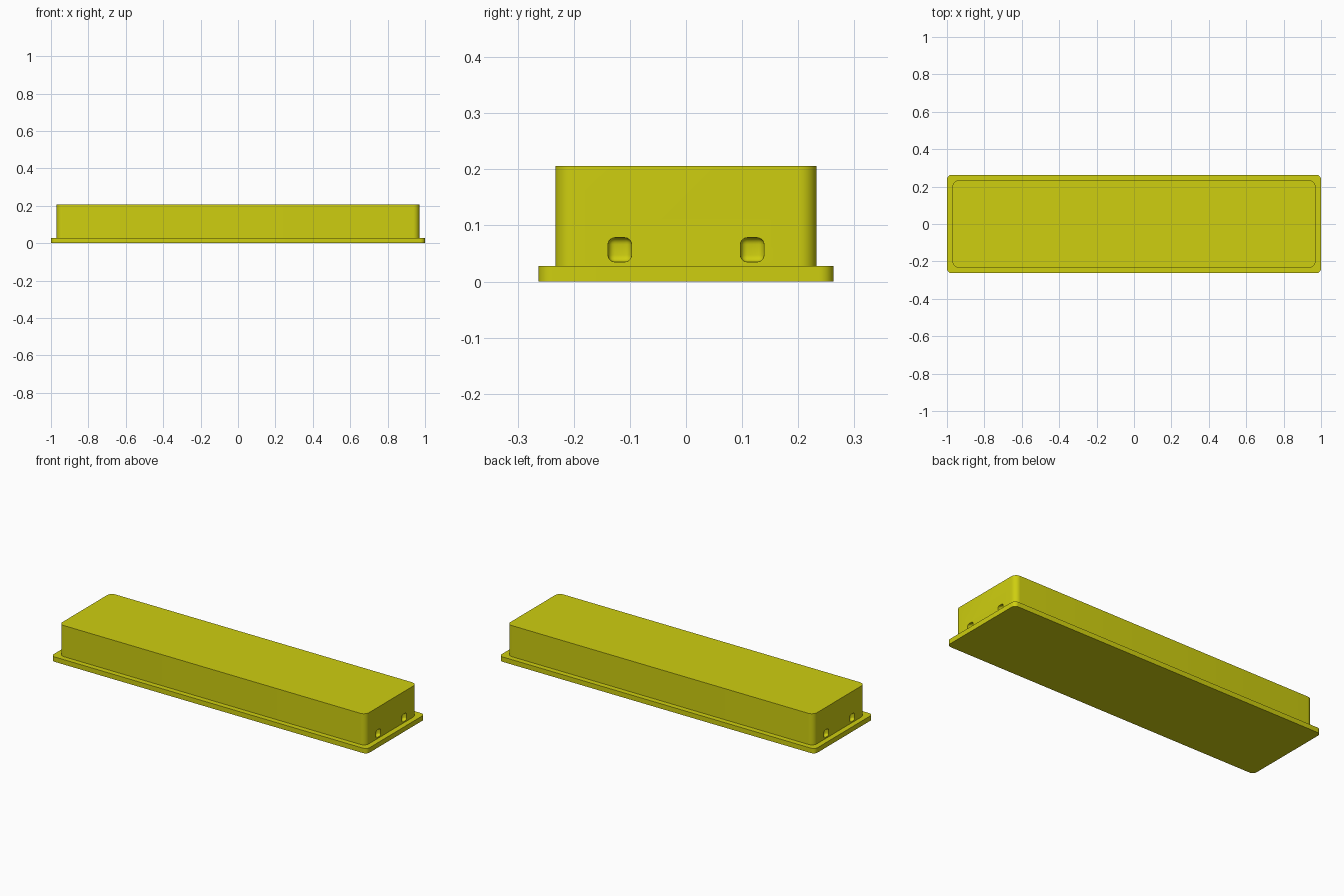
import bpy, bmesh, math

if "Cube" in bpy.data.objects:
    bpy.data.objects.remove(bpy.data.objects["Cube"])

mat = bpy.data.materials.new("olive_yellow")
mat.diffuse_color = (0.62, 0.62, 0.005, 1)
mat.use_nodes = True
mat.node_tree.nodes["Principled BSDF"].inputs["Base Color"].default_value = mat.diffuse_color


def finish(name, bm):
    bmesh.ops.recalc_face_normals(bm, faces=bm.faces)
    mesh = bpy.data.meshes.new(name)
    bm.to_mesh(mesh)
    bm.free()
    mesh.materials.append(mat)
    obj = bpy.data.objects.new(name, mesh)
    bpy.context.collection.objects.link(obj)
    return obj


def rounded_slab(name, hx, hy, z0, z1, r, segs=8):
    """Rounded rectangle extruded from z0 to z1."""
    bm = bmesh.new()
    verts = []
    for i, (sx, sy) in enumerate([(1, 1), (-1, 1), (-1, -1), (1, -1)]):
        for k in range(segs + 1):
            a = math.pi / 2 * (i + k / segs)
            verts.append(bm.verts.new((sx * (hx - r) + r * math.cos(a),
                                       sy * (hy - r) + r * math.sin(a), z0)))
    base = bm.faces.new(verts)
    top = bmesh.ops.extrude_face_region(bm, geom=[base], use_keep_orig=True)["geom"]
    for v in top:
        if isinstance(v, bmesh.types.BMVert):
            v.co.z = z1
    return finish(name, bm)


def rounded_box(name, center, size, r):
    """Box with all edges rounded."""
    bm = bmesh.new()
    bmesh.ops.create_cube(bm, size=1)
    for v in bm.verts:
        v.co = [c + s * p for c, s, p in zip(center, size, v.co)]
    bmesh.ops.bevel(bm, geom=bm.edges[:], offset=r, segments=5,
                    profile=0.5, affect='EDGES')
    return finish(name, bm)


def smooth(obj):
    bpy.ops.object.select_all(action='DESELECT')
    obj.select_set(True)
    bpy.context.view_layer.objects.active = obj
    bpy.ops.object.shade_smooth_by_angle(angle=math.radians(30))


# Base flange and tall body
flange = rounded_slab("base_flange", 1.0, 0.263, 0.0, 0.028, 0.025)
body = rounded_slab("body", 0.97, 0.233, 0.028, 0.206, 0.032)

# Two small rounded latch pockets in each end
for sx in (-1, 1):
    for sy in (-1, 1):
        cutter = rounded_box("pocket_cutter", (sx * 0.97, sy * 0.118, 0.0565),
                             (0.042, 0.042, 0.043), 0.012)
        mod = body.modifiers.new("pocket", 'BOOLEAN')
        mod.operation = 'DIFFERENCE'
        mod.solver = 'EXACT'
        mod.object = cutter
        bpy.context.view_layer.objects.active = body
        bpy.ops.object.modifier_apply(modifier=mod.name)
        bpy.data.objects.remove(cutter)

for part in (flange, body):
    smooth(part)
